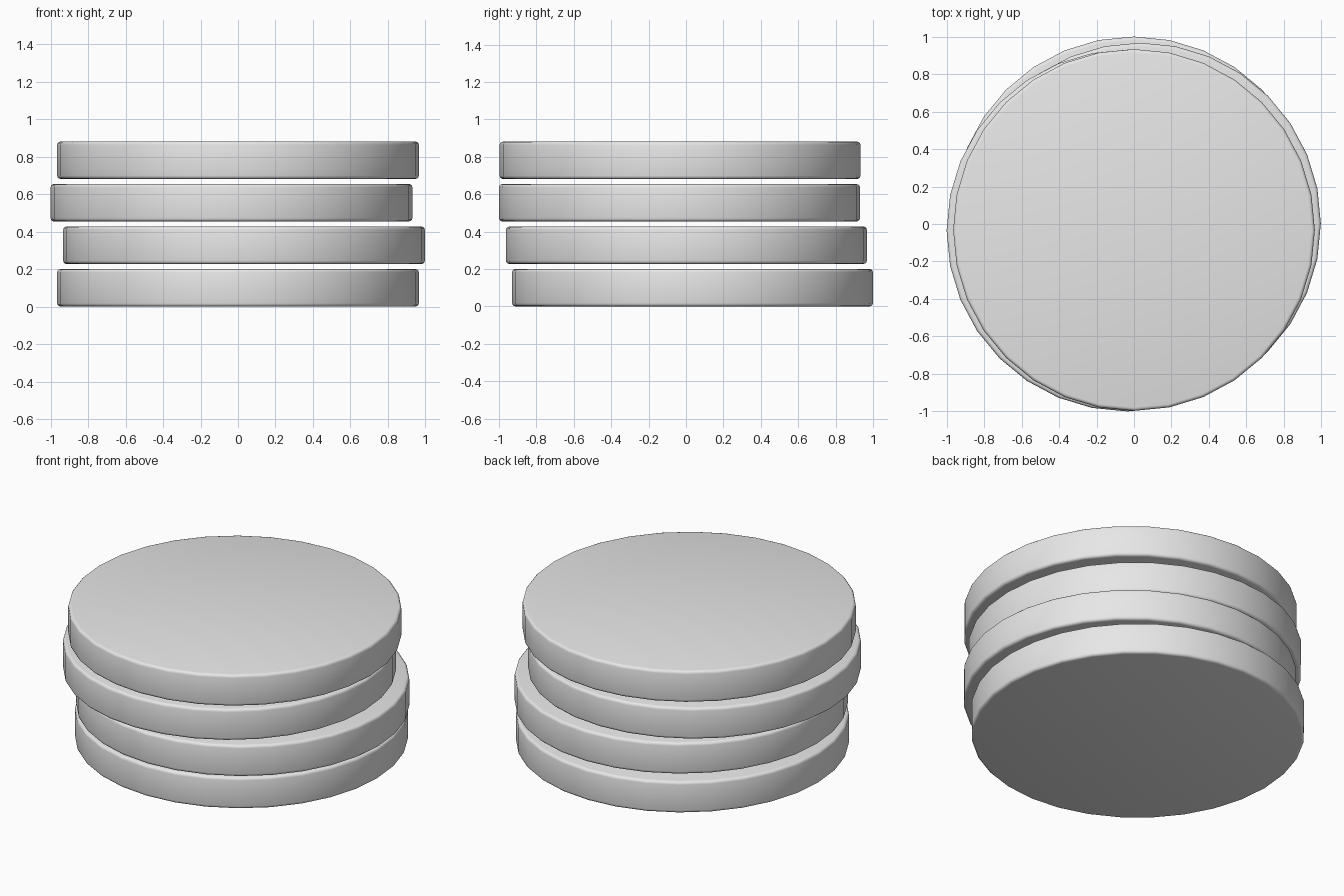
import bpy
import math

cube = bpy.data.objects.get("Cube")
if cube:
    bpy.data.objects.remove(cube, do_unlink=True)

RADIUS, THICKNESS, STEP = 0.965, 0.2, 0.227

# Light grey finish
grey = bpy.data.materials.new("light_grey")
grey.use_nodes = True
colour = (0.8, 0.8, 0.8, 1)
grey.diffuse_color = colour
grey.node_tree.nodes["Principled BSDF"].inputs["Base Color"].default_value = colour


def add_disc(name, x, y, level):
    """One round slab with softly rounded rims."""
    bpy.ops.mesh.primitive_cylinder_add(
        vertices=32, radius=RADIUS, depth=THICKNESS,
        location=(x, y, THICKNESS / 2 + level * STEP))
    disc = bpy.context.object
    disc.name = name
    disc.data.materials.append(grey)
    bevel = disc.modifiers.new("rounded_rim", "BEVEL")
    bevel.width = 0.018
    bevel.segments = 3
    bevel.limit_method = "ANGLE"
    bevel.angle_limit = math.radians(40)
    bpy.ops.object.modifier_apply(modifier=bevel.name)
    bpy.ops.object.shade_smooth_by_angle(angle=math.radians(40))


# Loose stack, each disc slightly shifted
stack = [("bottom_disc", 0, 0.035), ("lower_middle_disc", 0.032, 0.002),
         ("upper_middle_disc", -0.035, -0.035), ("top_disc", 0, -0.032)]
for level, (name, x, y) in enumerate(stack):
    add_disc(name, x, y, level)
